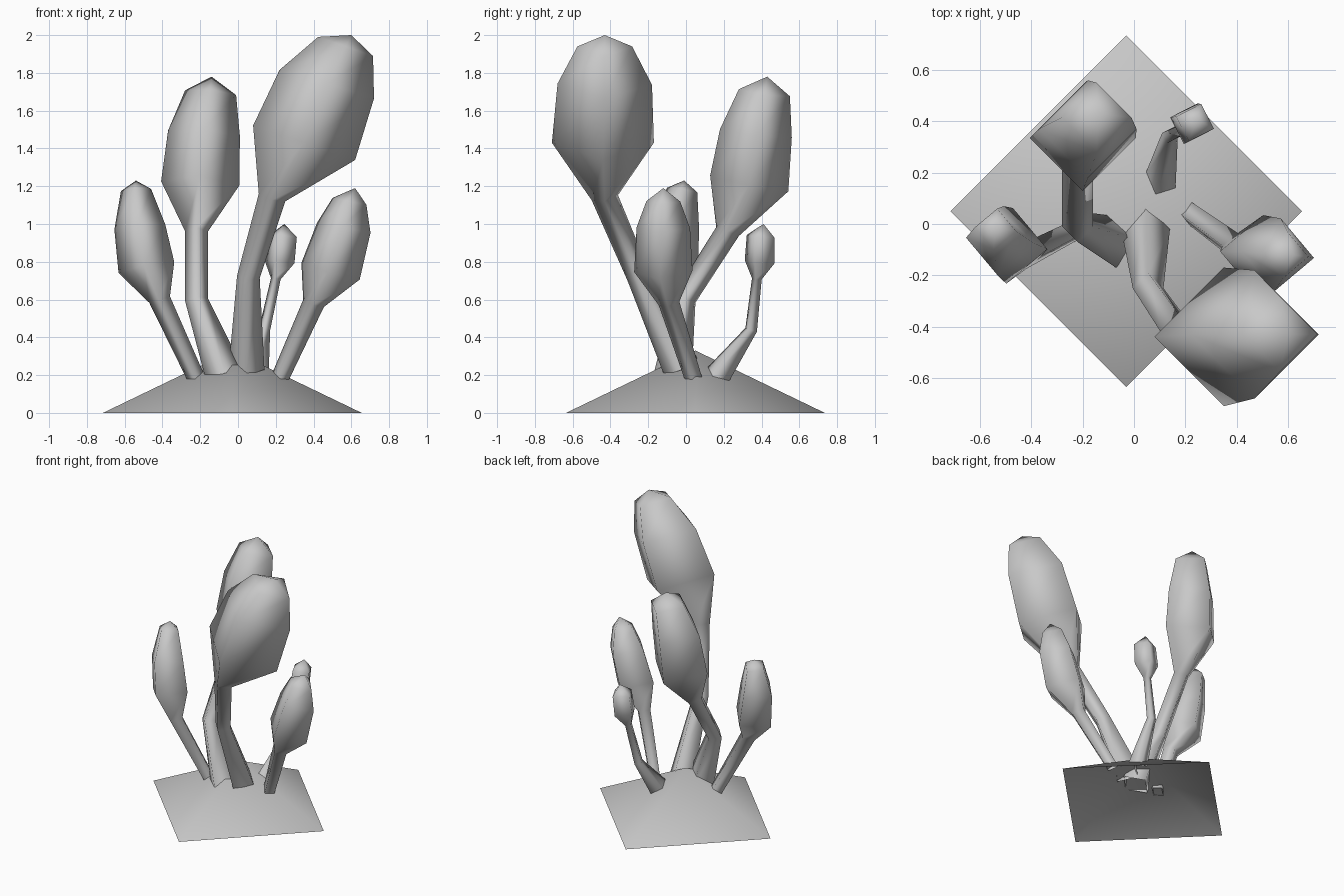
import bpy
import bmesh
from math import sin, cos, radians, pi

SIDES = 4
LEAN = 0.7  # how strongly each ring tips along its path

cube = bpy.data.objects.get("Cube")
if cube:
    bpy.data.objects.remove(cube, do_unlink=True)

# One plain grey colour for everything
grey = bpy.data.materials.new("plain_grey")
grey.use_nodes = True
colour = (0.58, 0.58, 0.58, 1.0)
grey.diffuse_color = colour
grey.node_tree.nodes["Principled BSDF"].inputs["Base Color"].default_value = colour


def loft(name, stations, turn=0.0):
    """Four-sided open-bottomed skin through (x, y, z, radius) stations, closed to a point at the end."""
    bm = bmesh.new()
    rings = []
    for i, (x, y, z, r) in enumerate(stations[:-1]):
        a, b = stations[max(i - 1, 0)], stations[i + 1]
        rise = b[2] - a[2]
        tip_x = LEAN * (b[0] - a[0]) / rise
        tip_y = LEAN * (b[1] - a[1]) / rise
        ring = []
        for k in range(SIDES):
            angle = radians(turn) + 2 * pi * k / SIDES
            dx, dy = r * cos(angle), r * sin(angle)
            ring.append(bm.verts.new((x + dx, y + dy, z - tip_x * dx - tip_y * dy)))
        rings.append(ring)

    # Side walls between neighbouring rings
    for low, high in zip(rings, rings[1:]):
        for k in range(SIDES):
            n = (k + 1) % SIDES
            bm.faces.new((low[k], low[n], high[n], high[k]))

    # Pointed top
    tip = bm.verts.new(stations[-1][:3])
    for k in range(SIDES):
        bm.faces.new((rings[-1][k], rings[-1][(k + 1) % SIDES], tip))

    for face in bm.faces:
        face.smooth = True
    mesh = bpy.data.meshes.new(name)
    bm.to_mesh(mesh)
    bm.free()
    mesh.materials.append(grey)
    obj = bpy.data.objects.new(name, mesh)
    bpy.context.collection.objects.link(obj)
    return obj


# Low mound, a shallow pyramid open underneath
loft("ground_mound", [(-0.03, 0.05, 0, 0.685), (-0.03, 0.05, 0.33, 0)])

# Each stalk: foot, bend, neck, then the bulb up to its tip
loft("large_front_stalk", [
    (0.045, -0.02, 0.23, 0.095), (0.055, -0.25, 0.72, 0.06),
    (0.18, -0.43, 1.14, 0.07), (0.35, -0.44, 1.43, 0.27),
    (0.47, -0.43, 1.74, 0.25), (0.57, -0.43, 1.94, 0.145),
    (0.6, -0.43, 2.0, 0)])

loft("tall_back_stalk", [
    (-0.07, -0.07, 0.2, 0.1), (-0.22, -0.01, 0.6, 0.06),
    (-0.22, 0.22, 0.96, 0.06), (-0.2, 0.335, 1.215, 0.207),
    (-0.18, 0.37, 1.48, 0.19), (-0.145, 0.415, 1.695, 0.135),
    (-0.14, 0.43, 1.78, 0)])

loft("right_stalk", [
    (-0.22, -0.02, 0.18, 0.045), (-0.415, -0.12, 0.6, 0.055),
    (-0.485, -0.085, 0.77, 0.148), (-0.52, -0.065, 0.985, 0.135),
    (-0.54, -0.02, 1.18, 0.08), (-0.54, -0.01, 1.23, 0)], turn=-5)

loft("left_stalk", [
    (0.22, 0.04, 0.18, 0.045), (0.4, -0.09, 0.58, 0.055),
    (0.49, -0.12, 0.75, 0.155), (0.56, -0.12, 0.98, 0.142),
    (0.59, -0.12, 1.12, 0.09), (0.62, -0.12, 1.19, 0)], turn=-5)

loft("small_back_stalk", [
    (0.1, 0.16, 0.19, 0.065), (0.14, 0.345, 0.44, 0.032),
    (0.2, 0.375, 0.71, 0.027), (0.22, 0.39, 0.8, 0.083),
    (0.238, 0.395, 0.935, 0.077), (0.245, 0.41, 1.0, 0)], turn=-18)
